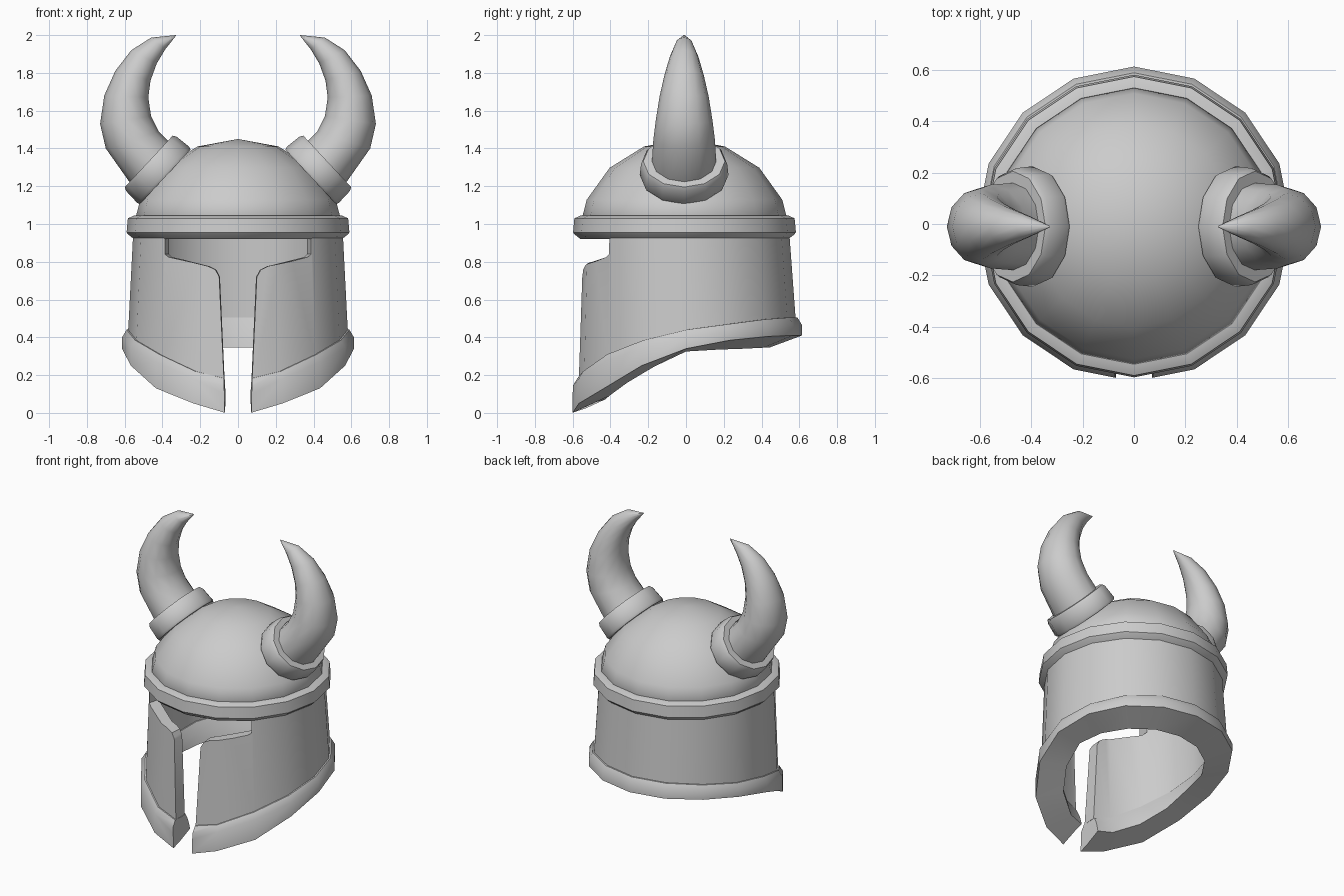
import bpy, bmesh
from math import sin, cos, pi, radians
from mathutils import Vector

if "Cube" in bpy.data.objects:
    bpy.data.objects.remove(bpy.data.objects["Cube"])

YC = -0.008  # centre of the upper helmet in y
SEG = 16


def loft(name, rings, mode="caps"):
    """Skin a list of vertex rings; mode is caps, loop (first joins last) or open."""
    bm = bmesh.new()
    vr = [[bm.verts.new(p) for p in ring] for ring in rings]
    n = len(vr[0])
    pairs = list(zip(vr, vr[1:]))
    if mode == "loop":
        pairs.append((vr[-1], vr[0]))
    for a, b in pairs:
        for i in range(n):
            j = (i + 1) % n
            bm.faces.new((a[i], a[j], b[j], b[i]))
    if mode == "caps":
        bm.faces.new(vr[0])
        bm.faces.new(vr[-1])
    bmesh.ops.remove_doubles(bm, verts=bm.verts, dist=0.0005)
    bmesh.ops.recalc_face_normals(bm, faces=bm.faces)
    me = bpy.data.meshes.new(name)
    bm.to_mesh(me)
    bm.free()
    ob = bpy.data.objects.new(name, me)
    bpy.context.collection.objects.link(ob)
    return ob


def turn(r, z, yc=YC):
    """One 16-sided ring starting at the front; z is a number or 9 heights front to back."""
    ring = []
    for i in range(SEG):
        a = 2 * pi * i / SEG
        h = z[min(i, SEG - i)] if isinstance(z, list) else z
        ring.append((r * sin(a), yc - r * cos(a), h))
    return ring


def activate(ob):
    bpy.ops.object.select_all(action="DESELECT")
    ob.select_set(True)
    bpy.context.view_layer.objects.active = ob


def smooth(ob, angle=32):
    activate(ob)
    bpy.ops.object.shade_smooth_by_angle(angle=radians(angle))


# Dome shell
steps = [0.08, pi / 8, pi / 4, 3 * pi / 8, pi / 2]
dome = loft("dome", [turn(0.56 * cos(t), 0.93 + 0.52 * sin(t)) for t in steps], "open")
shell = dome.modifiers.new("shell", "SOLIDIFY")
shell.thickness = 0.06
shell.offset = -1
smooth(dome, 40)

# Brow band
band = [(0.578, 0.942), (0.59, 0.955), (0.583, 1.03), (0.55, 1.045),
        (0.49, 1.045), (0.47, 0.92), (0.55, 0.92)]
smooth(loft("brow_band", [turn(r, z) for r, z in band], "loop"))

# Face and neck wall, with a sloping lower edge
top = [0.165, 0.22, 0.31, 0.385, 0.44, 0.47, 0.495, 0.505, 0.505]
low = [-0.02, 0.05, 0.13, 0.25, 0.34, 0.385, 0.405, 0.41, 0.41]
inner = [0.06, 0.09, 0.16, 0.245, 0.325, 0.335, 0.34, 0.345, 0.345]
under = [z - 0.04 for z in top]
wall = loft("face_wall", [turn(0.555, 0.95), turn(0.583, under, 0),
                          turn(0.49, under, 0), turn(0.48, 0.95)], "loop")

# Lower rim
mid = [(a + b) / 2 for a, b in zip(top, inner)]
rim = loft("lower_rim", [turn(0.614, low, 0), turn(0.614, under, 0), turn(0.59, top, 0),
                         turn(0.482, top, 0), turn(0.455, mid, 0), turn(0.44, inner, 0)], "loop")

# T-shaped eye and mouth opening
half = [(0.44, 1.0), (0.44, 0.84), (0.415, 0.825), (0.17, 0.777), (0.127, 0.758),
        (0.105, 0.72), (0.074, 0.1), (0.07, -0.1)]
outline = half + [(-x, z) for x, z in reversed(half)]
cutter = loft("opening_cutter", [[(x * s, y, z) for x, z in outline]
                                 for y, s in ((-0.65, 1), (-0.27, 0.81))])
cutter.hide_render = True
for ob in (wall, rim):
    cut = ob.modifiers.new("opening", "BOOLEAN")
    cut.operation = "DIFFERENCE"
    cut.solver = "EXACT"
    cut.object = cutter
    activate(ob)
    bpy.ops.object.modifier_apply(modifier=cut.name)
    smooth(ob)
bpy.data.objects.remove(cutter)


def oval(centre, u, ru, rv, n):
    """Oval ring: radius ru along u (in the xz plane) and rv along y."""
    return [centre + u * (ru * cos(2 * pi * i / n)) + Vector((0, rv * sin(2 * pi * i / n), 0))
            for i in range(n)]


# Horn sections: outer x, z, inner x, z, half width in y
sections = [(0.50, 1.15, 0.30, 1.36, 0.17), (0.58, 1.23, 0.365, 1.435, 0.17),
            (0.70, 1.40, 0.42, 1.49, 0.163), (0.73, 1.53, 0.46, 1.57, 0.15),
            (0.708, 1.68, 0.475, 1.67, 0.13), (0.65, 1.81, 0.463, 1.76, 0.105),
            (0.565, 1.92, 0.43, 1.85, 0.076), (0.46, 1.987, 0.385, 1.925, 0.045),
            (0.33, 2.0, 0.327, 1.998, 0.003)]
# Collar profile: distance along the axis, scale
collar = [(0, 0.97), (0.015, 1), (0.10, 0.97), (0.12, 0.92), (0.12, 0.6)]

for side, sx in (("left", -1), ("right", 1)):
    rings = []
    for ox, oz, ix, iz, w in sections:
        o, i = Vector((sx * ox, -0.01, oz)), Vector((sx * ix, -0.01, iz))
        rings.append(oval((o + i) / 2, (o - i).normalized(), (o - i).length / 2, w, 12))
    smooth(loft("horn_" + side, rings), 50)

    axis = Vector((sx * 0.73, 0, 0.68))
    across = Vector((sx * 0.68, 0, -0.73))
    base = Vector((sx * 0.385, -0.01, 1.25))
    smooth(loft("horn_collar_" + side,
                [oval(base + axis * t, across, 0.203 * s, 0.235 * s, 12) for t, s in collar]))
